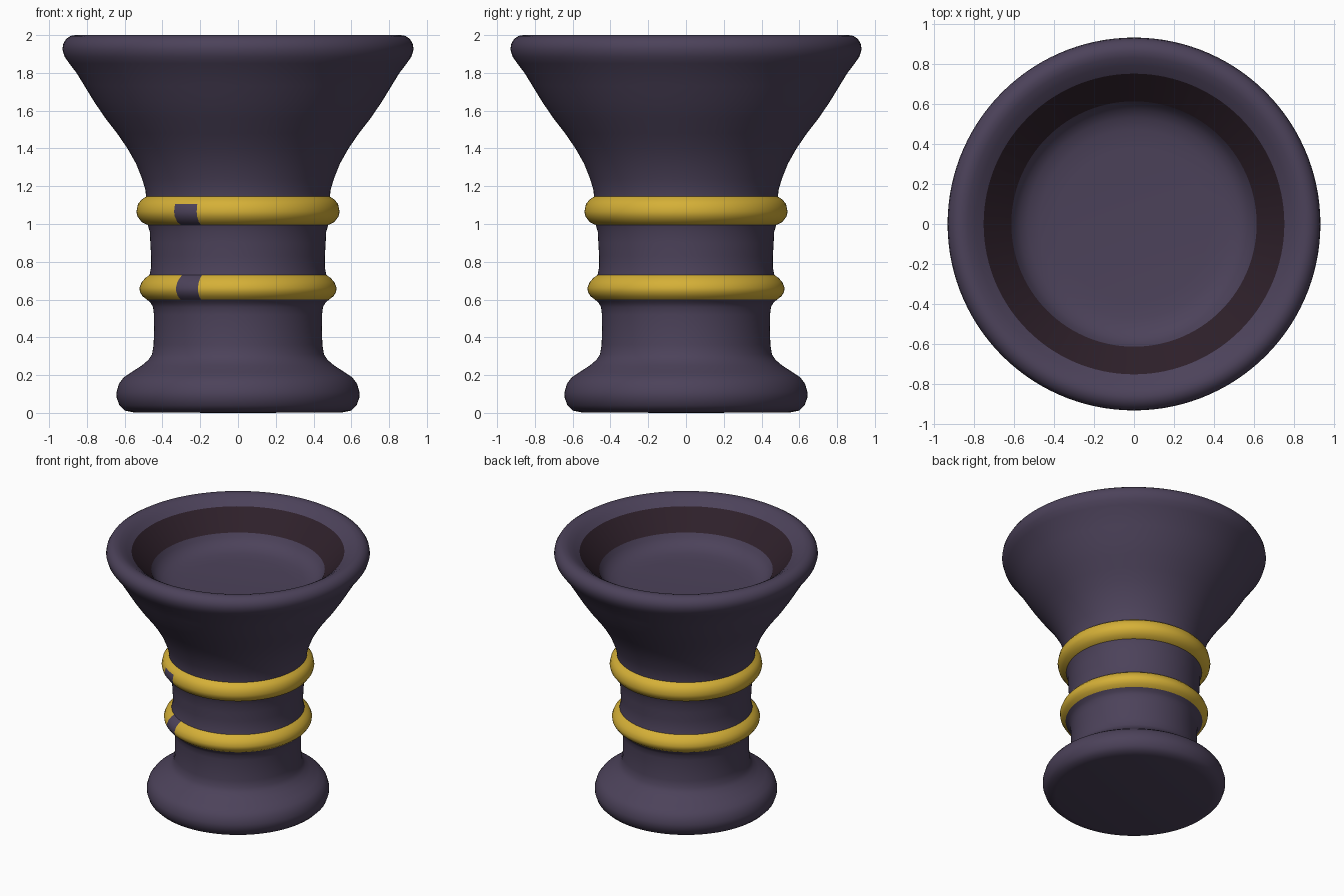
import bpy, bmesh, math

cube = bpy.data.objects.get("Cube")
if cube:
    bpy.data.objects.remove(cube, do_unlink=True)

SEGMENTS = 120


def material(name, rgb):
    # 8-bit display colour converted to linear
    linear = [((c / 255 + 0.055) / 1.055) ** 2.4 for c in rgb] + [1.0]
    mat = bpy.data.materials.new(name)
    mat.use_nodes = True
    mat.diffuse_color = linear
    bsdf = mat.node_tree.nodes["Principled BSDF"]
    bsdf.inputs["Base Color"].default_value = linear
    bsdf.inputs["Roughness"].default_value = 0.7
    return mat


purple = material("dusky purple", (76, 66, 90))
gold = material("gold", (213, 176, 55))
maroon = material("dark maroon", (46, 32, 42))


def lathe(name, profile, mats, rule=None):
    """Turn (radius, height) points around z; rule picks a material per face."""
    bm = bmesh.new()
    rings = []
    for r, z in profile:
        angles = [2 * math.pi * k / SEGMENTS for k in range(SEGMENTS)]
        rings.append([bm.verts.new((r * math.cos(a), r * math.sin(a), z)) for a in angles])
    for low, high in zip(rings, rings[1:]):
        for k in range(SEGMENTS):
            n = (k + 1) % SEGMENTS
            bm.faces.new((low[k], low[n], high[n], high[k]))
    bmesh.ops.remove_doubles(bm, verts=bm.verts, dist=1e-5)
    if rule:
        for face in bm.faces:
            face.material_index = rule(face.calc_center_median())
    mesh = bpy.data.meshes.new(name)
    bm.to_mesh(mesh)
    bm.free()
    for mat in mats:
        mesh.materials.append(mat)
    obj = bpy.data.objects.new(name, mesh)
    bpy.context.collection.objects.link(obj)
    bpy.ops.object.select_all(action="DESELECT")
    obj.select_set(True)
    bpy.context.view_layer.objects.active = obj
    bpy.ops.object.shade_smooth_by_angle(angle=math.radians(40))


def gap_rule(top):
    """Bare patch on the front of a band, a little to the model's right."""
    def rule(c):
        angle = math.degrees(math.atan2(-c.x, -c.y))
        return 1 if 24 < angle < 39 and c.z < top else 0
    return rule


# Foot and lower stem
lathe("foot_and_stem", [
    (0, 0), (0.55, 0.002), (0.60, 0.012), (0.628, 0.04), (0.642, 0.08),
    (0.643, 0.11), (0.63, 0.155), (0.605, 0.188), (0.565, 0.215), (0.51, 0.25),
    (0.475, 0.28), (0.455, 0.31), (0.447, 0.36), (0.444, 0.44), (0.445, 0.52),
    (0.45, 0.56), (0.462, 0.582), (0.482, 0.6)], [purple])

# Gold bands with the neck between them
lathe("lower_band", [
    (0.482, 0.6), (0.505, 0.617), (0.519, 0.64), (0.522, 0.662),
    (0.51, 0.692), (0.49, 0.715), (0.468, 0.73)], [gold, purple], gap_rule(1))
lathe("neck", [
    (0.468, 0.73), (0.46, 0.77), (0.46, 0.83), (0.464, 0.90),
    (0.467, 0.96), (0.478, 0.995)], [purple])
lathe("upper_band", [
    (0.478, 0.995), (0.51, 1.01), (0.532, 1.04), (0.538, 1.065),
    (0.53, 1.105), (0.512, 1.128), (0.487, 1.145)], [gold, purple], gap_rule(1.1))

# Flaring bowl with its rounded rim
lathe("bowl_and_rim", [
    (0.487, 1.145), (0.49, 1.18), (0.508, 1.24), (0.54, 1.32), (0.585, 1.40),
    (0.64, 1.48), (0.702, 1.56), (0.76, 1.645), (0.812, 1.73), (0.855, 1.80),
    (0.893, 1.85), (0.918, 1.885), (0.93, 1.925), (0.925, 1.955), (0.91, 1.98),
    (0.885, 1.996), (0.86, 2.0), (0.83, 1.993), (0.79, 1.97), (0.75, 1.94)], [purple])

# Sunken basin with a dished floor
lathe("basin_wall", [(0.75, 1.94), (0.612, 1.80)], [maroon])
lathe("basin_floor", [
    (0.612, 1.80), (0.595, 1.77), (0.57, 1.742), (0.53, 1.717),
    (0.47, 1.702), (0.38, 1.695), (0, 1.692)], [purple])
